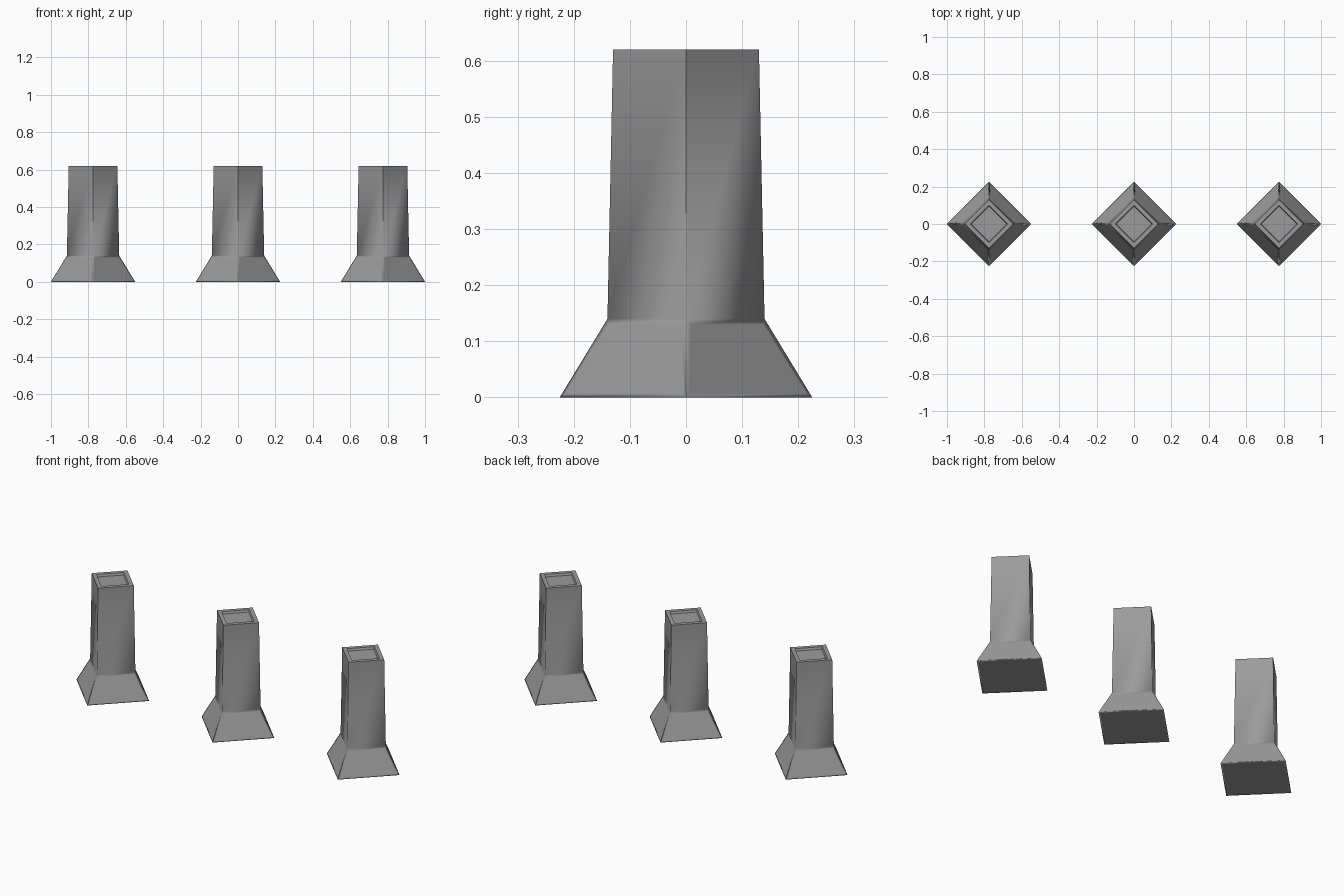
import bpy, bmesh, math

if "Cube" in bpy.data.objects:
    bpy.data.objects.remove(bpy.data.objects["Cube"])

# (corner radius, height) from the base up, over the rim and into the shallow recess
PROFILE = [(0.225, 0.0), (0.14, 0.14), (0.13, 0.62), (0.1, 0.62), (0.094, 0.608)]

stone = bpy.data.materials.new("dark_grey")
stone.diffuse_color = (0.33, 0.33, 0.33, 1.0)
stone.use_nodes = True
stone.node_tree.nodes["Principled BSDF"].inputs["Base Color"].default_value = stone.diffuse_color


def pillar(name, x):
    bm = bmesh.new()
    rings = [[bm.verts.new((r * math.cos(k * math.pi / 2), r * math.sin(k * math.pi / 2), z))
              for k in range(4)] for r, z in PROFILE]
    bands = []
    for a, b in zip(rings, rings[1:]):
        bands.append([bm.faces.new((a[k], a[(k + 1) % 4], b[(k + 1) % 4], b[k])) for k in range(4)])
    base = bm.faces.new(rings[0][::-1])
    bm.faces.new(rings[-1])
    bm.normal_update()
    flare, shaft = bands[0], bands[1]

    # softly shaded foot that blends into the shaft, crisp edges elsewhere
    soft = set(flare) | {base}
    for e in bm.edges:
        e.smooth = any(f in soft for f in e.link_faces)
    for f in flare + shaft + [base]:
        f.smooth = True
    rim = bmesh.ops.inset_individual(bm, faces=flare + [base], thickness=0.014)
    for f in rim["faces"]:
        f.smooth = True

    mesh = bpy.data.meshes.new(name)
    bm.to_mesh(mesh)
    bm.free()
    mesh.materials.append(stone)
    obj = bpy.data.objects.new(name, mesh)
    obj.location.x = x
    bpy.context.collection.objects.link(obj)
    # area-weighted normals keep the large faces flat
    obj.modifiers.new("weighted", 'WEIGHTED_NORMAL').keep_sharp = True


# row of three tapered square pillars, turned corner-on
for side, x in (("left", -0.775), ("middle", 0.0), ("right", 0.775)):
    pillar(side + "_pillar", x)
